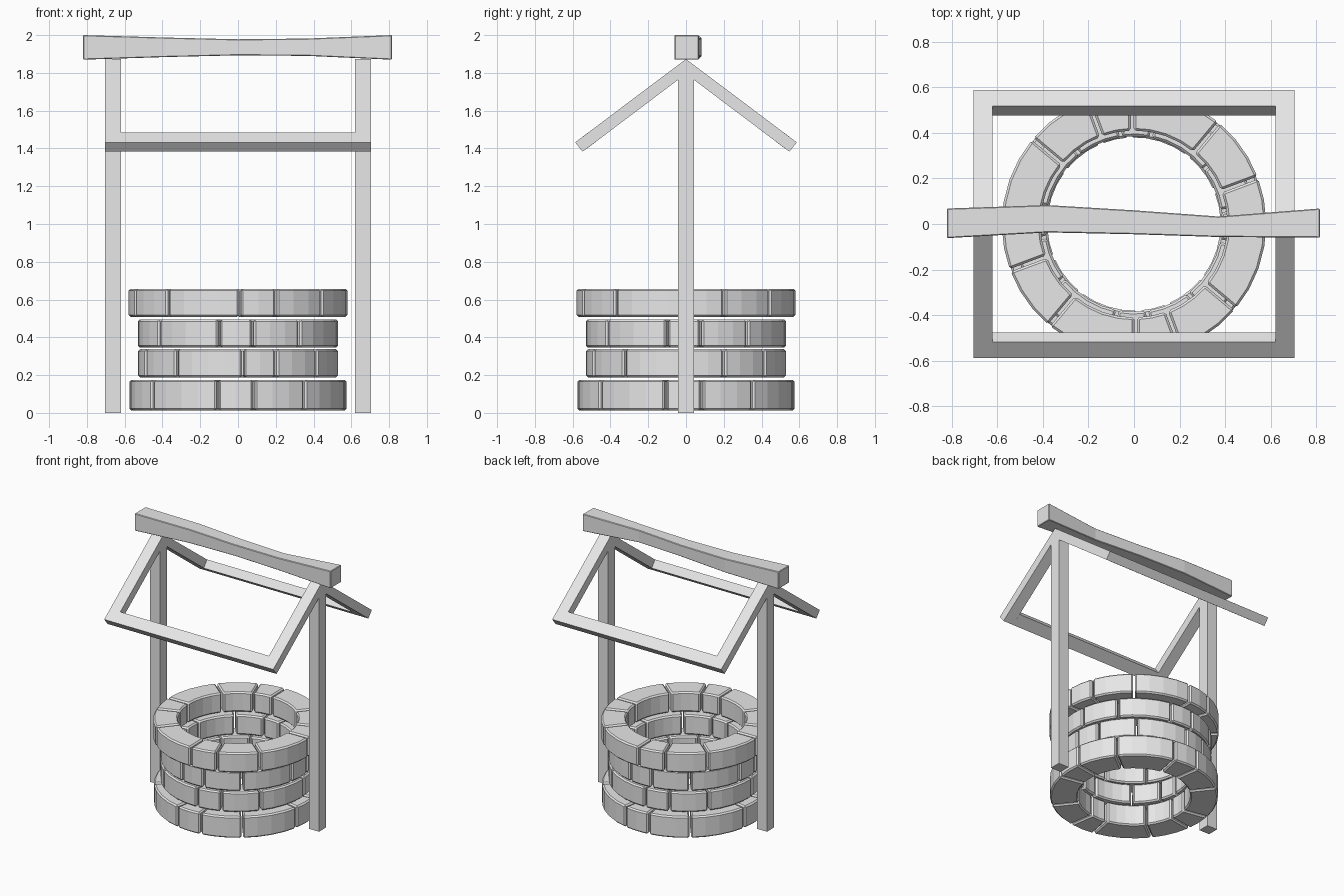
import bpy, bmesh, math

if "Cube" in bpy.data.objects:
    bpy.data.objects.remove(bpy.data.objects["Cube"])

mat = bpy.data.materials.new("light grey")
mat.diffuse_color = (0.8, 0.8, 0.8, 1)
mat.use_nodes = True
mat.node_tree.nodes["Principled BSDF"].inputs["Base Color"].default_value = mat.diffuse_color


def finish(name, bm, bevel=0.0):
    bmesh.ops.recalc_face_normals(bm, faces=bm.faces)
    me = bpy.data.meshes.new(name)
    bm.to_mesh(me)
    bm.free()
    me.materials.append(mat)
    ob = bpy.data.objects.new(name, me)
    bpy.context.collection.objects.link(ob)
    if bevel:
        mod = ob.modifiers.new("bevel", 'BEVEL')
        mod.width = bevel
        mod.segments = 1
        mod.limit_method = 'ANGLE'
        mod.angle_limit = math.radians(40)
    return ob


def loft(bm, sections):
    """Bridge a row of equal-sided loops and cap both ends."""
    loops = [[bm.verts.new(p) for p in s] for s in sections]
    n = len(loops[0])
    for a, b in zip(loops, loops[1:]):
        for i in range(n):
            j = (i + 1) % n
            bm.faces.new((a[i], a[j], b[j], b[i]))
    bm.faces.new(loops[0])
    bm.faces.new(loops[-1][::-1])


def bar(name, profile, x0, x1):
    """Extrude a (y, z) profile along x."""
    bm = bmesh.new()
    loft(bm, [[(x, y, z) for y, z in profile] for x in (x0, x1)])
    return finish(name, bm)


# Stone rings: uneven stones in a pattern that repeats every quarter turn
JOINTS = [q * 90 + a for q in range(4) for a in (1, 20.5, 50)]
GAP = 0.012


def stone_ring(name, z0, z1, r_in, r_out, turn):
    bm = bmesh.new()
    for k, a0 in enumerate(JOINTS):
        a1 = JOINTS[k + 1] if k < len(JOINTS) - 1 else JOINTS[0] + 360
        steps = max(2, round((a1 - a0) / 10))
        sections = []
        for i in range(steps + 1):
            t = i / steps
            pts = []
            for r, z in ((r_in, z0), (r_out, z0), (r_out, z1), (r_in, z1)):
                g = GAP / 2 / r
                lo = math.radians(a0 + turn) + g
                hi = math.radians(a1 + turn) - g
                a = lo + (hi - lo) * t
                pts.append((r * math.cos(a), r * math.sin(a), z))
            sections.append(pts)
        loft(bm, sections)
    return finish(name, bm, 0.01)


stone_ring("stone_ring_bottom", 0.013, 0.175, 0.385, 0.575, -12)
stone_ring("stone_ring_lower", 0.188, 0.337, 0.38, 0.53, 2)
stone_ring("stone_ring_upper", 0.347, 0.495, 0.385, 0.53, -12)
stone_ring("stone_ring_top", 0.508, 0.657, 0.41, 0.58, 0)

# Posts and roof frame
XI, XO = 0.62, 0.705
post = [(-0.042, 0), (0.042, 0), (0.042, 1.838), (-0.042, 1.838)]
rafter = [(0, 1.873), (-0.587, 1.432), (-0.547, 1.383), (0, 1.795)]
eave = [(-0.587, 1.432), (-0.547, 1.383), (-0.477, 1.435), (-0.517, 1.485)]
for side, x0, x1 in (("left", -XO, -XI), ("right", XI, XO)):
    bar(side + "_post", post, x0, x1)
    for end, s in (("front", 1), ("back", -1)):
        bar(f"{side}_{end}_rafter", [(y * s, z) for y, z in rafter], x0, x1)
for end, s in (("front", 1), ("back", -1)):
    bar(end + "_eave_bar", [(y * s, z) for y, z in eave], -XI, XI)

# Ridge beam, slightly warped and thinner in the middle: x, y0, y1, z0, z1
beam = [(-0.82, -0.062, 0.068, 1.87, 2.0),
        (-0.38, -0.037, 0.083, 1.884, 1.987),
        (0.0, -0.045, 0.06, 1.893, 1.978),
        (0.37, -0.057, 0.033, 1.89, 1.982),
        (0.815, -0.06, 0.068, 1.87, 2.0)]
bm = bmesh.new()
loft(bm, [[(x, y0, z0), (x, y1, z0), (x, y1, z1), (x, y0, z1)]
          for x, y0, y1, z0, z1 in beam])
finish("ridge_beam", bm, 0.004)
